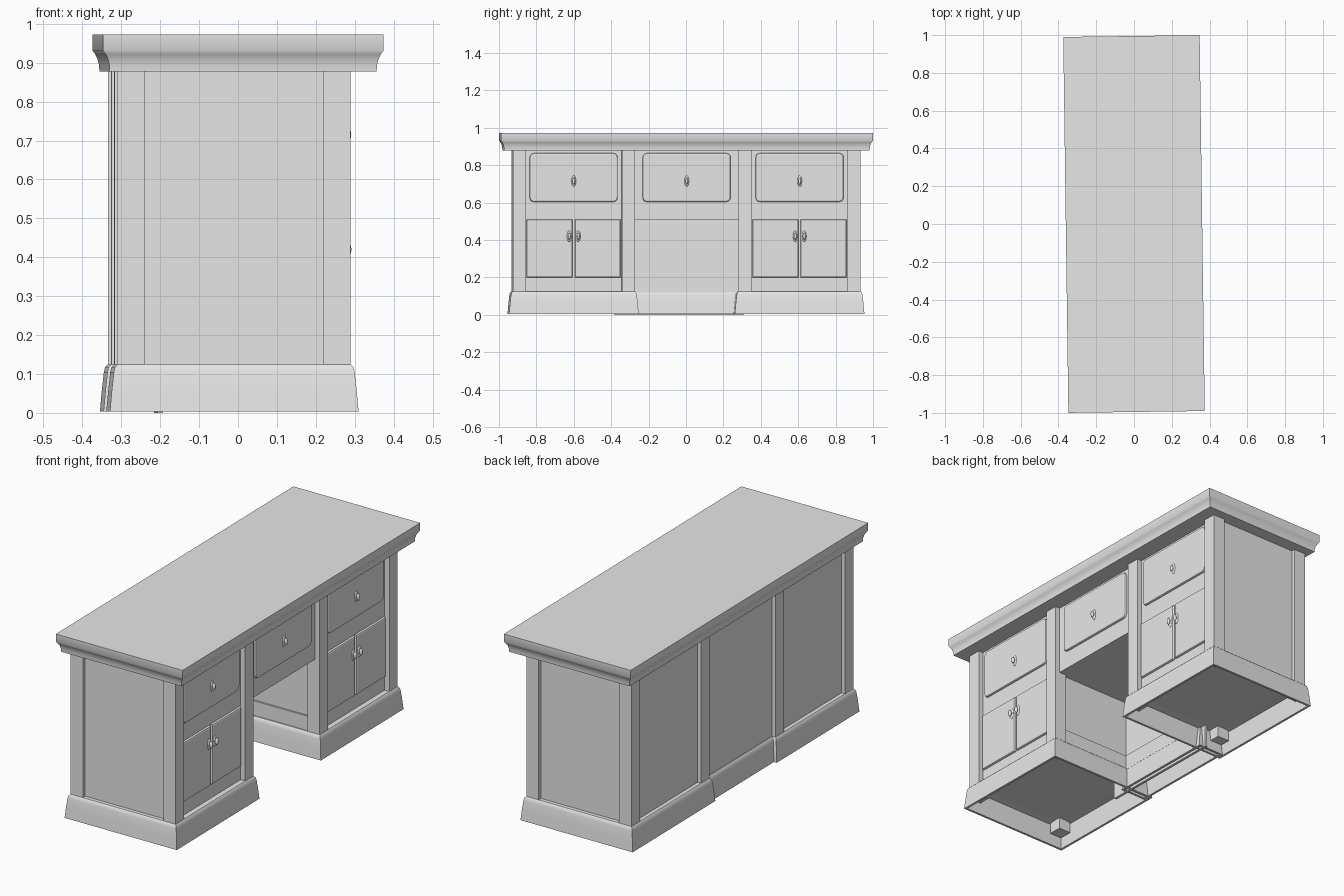
import bpy, bmesh, math
from mathutils import Matrix, Vector

if "Cube" in bpy.data.objects:
    bpy.data.objects.remove(bpy.data.objects["Cube"], do_unlink=True)

TURN = 0.0136              # the whole desk stands slightly turned
BACK, FRONT = -0.322, 0.277
INNER, OUTER = 0.277, 0.93  # pedestal limits along the desk
POST = 0.07
FACE = 0.25                # recessed drawer and door plane

wood = bpy.data.materials.new("plain_grey")
wood.use_nodes = True
wood.diffuse_color = (0.8, 0.8, 0.8, 1)
wood.node_tree.nodes["Principled BSDF"].inputs["Base Color"].default_value = (0.8, 0.8, 0.8, 1)


def finish(name, bm, smooth=False):
    bmesh.ops.recalc_face_normals(bm, faces=bm.faces)
    mesh = bpy.data.meshes.new(name)
    bm.to_mesh(mesh)
    bm.free()
    mesh.materials.append(wood)
    obj = bpy.data.objects.new(name, mesh)
    bpy.context.collection.objects.link(obj)
    obj.rotation_euler.z = TURN
    if smooth:
        bpy.ops.object.select_all(action='DESELECT')
        obj.select_set(True)
        bpy.context.view_layer.objects.active = obj
        bpy.ops.object.shade_smooth_by_angle(angle=math.radians(35))
    return obj


def add_box(bm, x, y, z):
    size = Vector((x[1] - x[0], y[1] - y[0], z[1] - z[0]))
    mid = Vector((sum(x), sum(y), sum(z))) / 2
    mat = Matrix.Translation(mid) @ Matrix.Diagonal(size).to_4x4()
    return bmesh.ops.create_cube(bm, size=1, matrix=mat)["verts"]


def box(name, x, y, z):
    bm = bmesh.new()
    add_box(bm, x, y, z)
    return finish(name, bm)


def moulding(name, x, y, profile, hollow=False):
    """Rectangular rings at (height, outward offset), joined to each other."""
    bm = bmesh.new()
    rings = []
    for z, o in profile:
        corners = [(x[0] - o, y[0] - o), (x[1] + o, y[0] - o),
                   (x[1] + o, y[1] + o), (x[0] - o, y[1] + o)]
        rings.append([bm.verts.new((a, b, z)) for a, b in corners])
    pairs = list(zip(rings, rings[1:]))
    if hollow:
        pairs.append((rings[-1], rings[0]))
    else:
        bm.faces.new(rings[0])
        bm.faces.new(rings[-1])
    for low, high in pairs:
        for i in range(4):
            j = (i + 1) % 4
            bm.faces.new((low[i], low[j], high[j], high[i]))
    return finish(name, bm, True)


def raised_panel(name, y, z, rise, corner, edge):
    """Front panel with rounded corners and an eased front edge."""
    bm = bmesh.new()
    add_box(bm, (FACE - 0.01, FACE + rise), y, z)
    if corner:
        along = [e for e in bm.edges
                 if abs(e.verts[0].co.x - e.verts[1].co.x) > 0.001]
        bmesh.ops.bevel(bm, geom=along, offset=corner, segments=3,
                        profile=0.5, affect='EDGES')
    rim = [e for e in bm.edges
           if all(v.co.x > FACE + rise - 0.001 for v in e.verts)]
    bmesh.ops.bevel(bm, geom=rim, offset=edge, segments=2,
                    profile=0.5, affect='EDGES')
    return finish(name, bm)


def knob(name, y, z, base):
    bm = bmesh.new()
    # oval plate, then the grip
    for x, sx, sy, sz in ((base, 0.006, 0.012, 0.03),
                          (base + 0.012, 0.009, 0.008, 0.018)):
        mat = Matrix.Translation((x, y, z)) @ Matrix.Diagonal((sx, sy, sz, 1))
        bmesh.ops.create_uvsphere(bm, u_segments=12, v_segments=8,
                                  radius=1, matrix=mat)
    return finish(name, bm, True)


# Table top with a coved edge
moulding("table_top", (-0.361, 0.361), (-0.995, 0.995),
         [(0.878, -0.018), (0.895, -0.017), (0.91, -0.013),
          (0.922, -0.007), (0.932, 0), (0.972, 0)])

PLINTH = [(0.004, 0.008), (0.004, 0.02), (0.06, 0.015), (0.105, 0.01),
          (0.117, 0.007), (0.125, 0), (0.125, -0.03), (0.12, -0.03),
          (0.115, 0.004)]

for side, label in ((-1, "right"), (1, "left")):
    def span(a, b):
        return tuple(sorted((side * a, side * b)))

    # Pedestal body, corner posts and plinth
    box(label + "_pedestal", (BACK + 0.02, FACE), span(INNER + 0.015, OUTER - 0.02), (0.12, 0.88))
    bm = bmesh.new()
    for x in ((BACK, BACK + POST), (FRONT - POST, FRONT)):
        for y in (span(INNER, INNER + POST), span(OUTER - POST, OUTER)):
            add_box(bm, x, y, (0.06, 0.88))
    finish(label + "_posts", bm)
    moulding(label + "_plinth", (BACK, FRONT), span(INNER, OUTER), PLINTH, True)
    box(label + "_kneehole_rail", (BACK + POST, FRONT - POST),
        span(INNER + 0.006, INNER + 0.02), (0.12, 0.2))

    # Drawer and pair of doors
    mid = side * 0.604
    raised_panel(label + "_drawer", (mid - 0.235, mid + 0.235), (0.604, 0.864), 0.012, 0.022, 0.007)
    knob(label + "_drawer_knob", mid, 0.715, FACE + 0.012)
    for s, part in ((-1, "near"), (1, "far")):
        y = tuple(sorted((mid + s * 0.006, mid + s * 0.251)))
        raised_panel(f"{label}_{part}_door", y, (0.2, 0.51), 0.012, 0, 0.008)
        knob(f"{label}_{part}_door_knob", mid + s * 0.024, 0.42, FACE + 0.012)

# Kneehole: centre drawer case, inner panel, rail, back panel and plinth
box("centre_case", (-0.2, FACE), (-0.3, 0.3), (0.51, 0.88))
raised_panel("centre_drawer", (-0.235, 0.235), (0.604, 0.864), 0.012, 0.022, 0.007)
knob("centre_drawer_knob", 0, 0.715, FACE + 0.012)
box("kneehole_panel", (-0.212, -0.198), (-0.38, 0.31), (0, 0.88))
box("kneehole_panel_rail", (-0.2, -0.19), (-0.3, 0.3), (0.12, 0.2))
box("centre_back_panel", (BACK + 0.02, BACK + 0.035), (-0.3, 0.3), (0.12, 0.88))
moulding("centre_plinth", (BACK + 0.016, -0.195), (-INNER, INNER), PLINTH, True)
